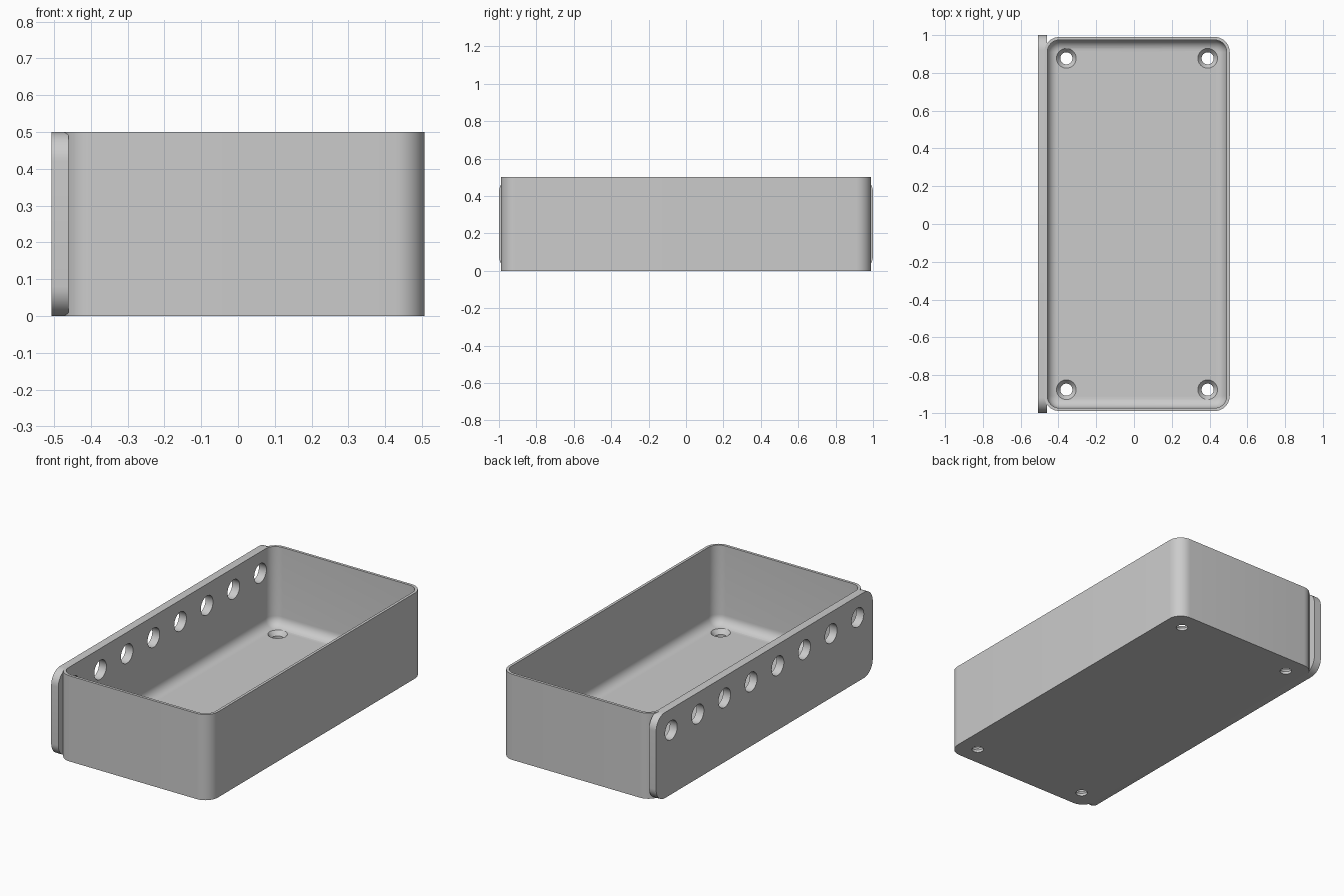
import bpy, bmesh
from math import sin, cos, pi
from mathutils import Matrix, Vector

cube = bpy.data.objects.get("Cube")
if cube:
    bpy.data.objects.remove(cube, do_unlink=True)

grey = bpy.data.materials.new("light grey plastic")
grey.use_nodes = True
grey.diffuse_color = (0.6, 0.6, 0.6, 1)
grey.node_tree.nodes["Principled BSDF"].inputs["Base Color"].default_value = (0.6, 0.6, 0.6, 1)

CX = 0.016                 # centre of the tray in x
HX, HY, H = 0.491, 0.99, 0.5
WALL, FLOOR = 0.016, 0.04
CORNER, FILLET = 0.08, 0.055


def rounded_rect(hx, hy, r, steps=10):
    """Counter-clockwise outline of a rectangle with round corners."""
    pts = []
    for k, (sx, sy) in enumerate([(1, 1), (-1, 1), (-1, -1), (1, -1)]):
        for i in range(steps + 1):
            a = (k + i / steps) * pi / 2
            pts.append((sx * (hx - r) + r * cos(a), sy * (hy - r) + r * sin(a)))
    return pts


def loft(name, rings):
    """Solid skinned through outlines of equal length, capped at both ends."""
    bm = bmesh.new()
    loops = [[bm.verts.new(p) for p in ring] for ring in rings]
    for a, b in zip(loops, loops[1:]):
        for i in range(len(a)):
            j = (i + 1) % len(a)
            bm.faces.new((a[i], a[j], b[j], b[i]))
    bm.faces.new(loops[0][::-1])
    bm.faces.new(loops[-1])
    bmesh.ops.recalc_face_normals(bm, faces=bm.faces)
    return to_object(name, bm)


def to_object(name, bm):
    mesh = bpy.data.meshes.new(name)
    bm.to_mesh(mesh)
    bm.free()
    mesh.materials.append(grey)
    obj = bpy.data.objects.new(name, mesh)
    bpy.context.collection.objects.link(obj)
    return obj


def cone(name, r1, r2, depth, place):
    bm = bmesh.new()
    bmesh.ops.create_cone(bm, cap_ends=True, segments=32, radius1=r1, radius2=r2,
                          depth=depth, matrix=place)
    return to_object(name, bm)


def cut(target, cutter):
    mod = target.modifiers.new("cut", 'BOOLEAN')
    mod.operation = 'DIFFERENCE'
    mod.solver = 'EXACT'
    mod.object = cutter
    bpy.context.view_layer.objects.active = target
    bpy.ops.object.modifier_apply(modifier=mod.name)


# Tray: outer wall, rim, inner wall, then a fillet down to the floor
def tray_ring(inset, z):
    outline = rounded_rect(HX - inset, HY - inset, CORNER - inset)
    return [(CX + x, y, z) for x, y in outline]


rings = [tray_ring(0, 0), tray_ring(0, H), tray_ring(WALL, H)]
for i in range(9):
    a = i / 8 * pi / 2
    rings.append(tray_ring(WALL + FILLET * (1 - cos(a)), FLOOR + FILLET * (1 - sin(a))))
tray = loft("tray", rings)

# Mounting plate on the side, with rounded corners
side = rounded_rect(1.0, H / 2, CORNER)
plate = loft("side_plate", [[(x, y, z + H / 2) for y, z in side] for x in (-0.507, -0.461)])

# Row of round holes through the plate and the wall
for i in range(8):
    place = Matrix.Translation((-0.48, (i - 3.5) * 0.246, 0.375)) @ Matrix.Rotation(pi / 2, 4, 'Y')
    cutter = cone("side_hole", 0.056, 0.056, 0.2, place)
    cut(tray, cutter)
    cut(plate, cutter)
    bpy.data.objects.remove(cutter, do_unlink=True)

# Countersunk screw holes in the floor corners
for sx in (-1, 1):
    for sy in (-1, 1):
        spot = Vector((CX + sx * 0.374, sy * 0.877, 0))
        for r1, r2, low, high in ((0.032, 0.032, -0.1, 0.1), (0.032, 0.06, 0.015, 0.05)):
            place = Matrix.Translation(spot + Vector((0, 0, (low + high) / 2)))
            cutter = cone("screw_hole", r1, r2, high - low, place)
            cut(tray, cutter)
            bpy.data.objects.remove(cutter, do_unlink=True)

# Smooth the curved walls, keep edges sharp
for obj in (tray, plate):
    bpy.ops.object.select_all(action='DESELECT')
    obj.select_set(True)
    bpy.context.view_layer.objects.active = obj
    bpy.ops.object.shade_smooth_by_angle(angle=pi / 6)
